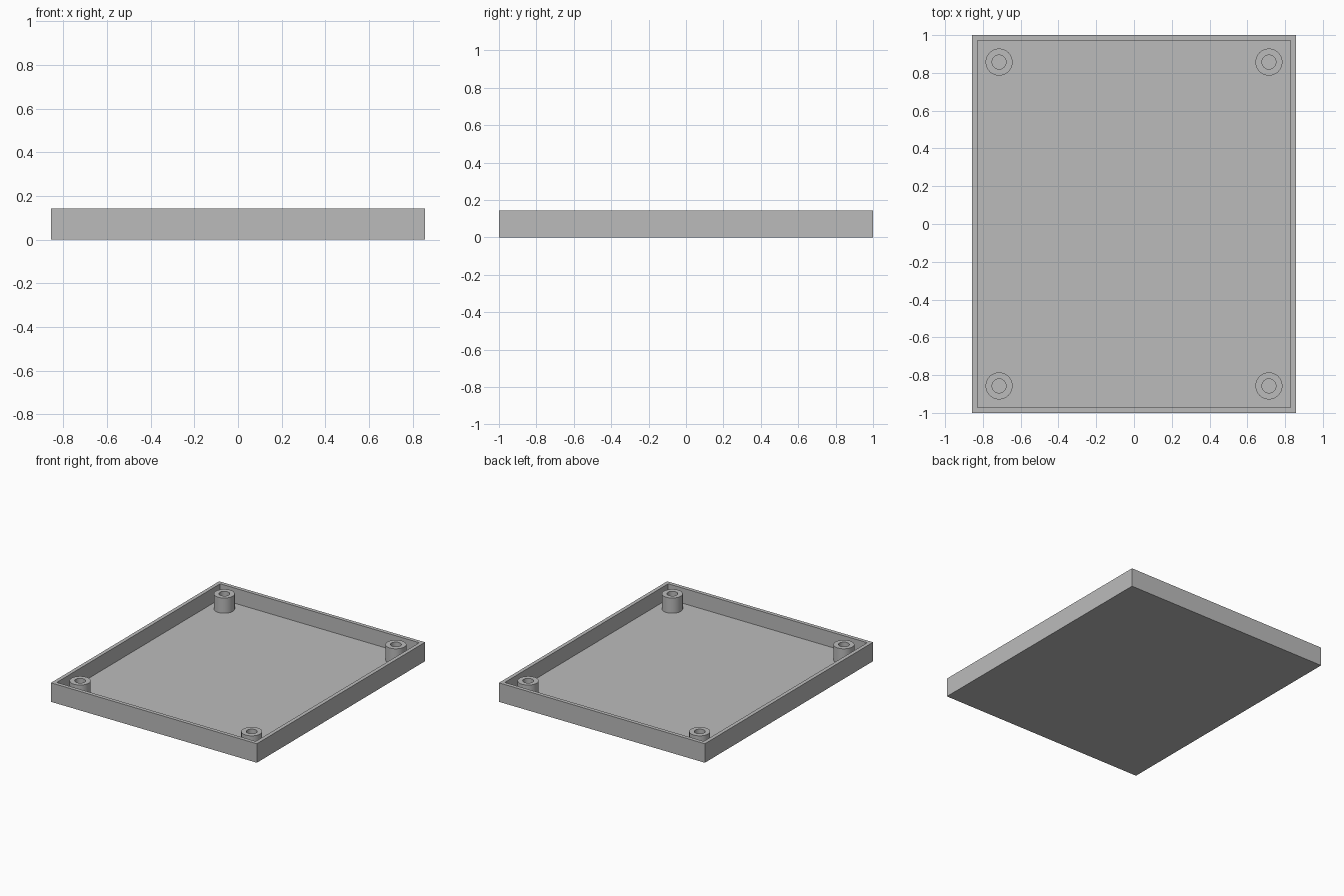
import bpy, bmesh
from math import radians
from mathutils import Matrix, Vector

if "Cube" in bpy.data.objects:
    bpy.data.objects.remove(bpy.data.objects["Cube"], do_unlink=True)

# Overall sizes
MM = 2 / 70
WIDTH, DEPTH, HEIGHT = 60 * MM, 70 * MM, 5 * MM
WALL = FLOOR = MM
POST_X, POST_Y = 25 * MM, 30 * MM
POST_R, HOLE_R = 2.5 * MM, 1.3 * MM

grey = bpy.data.materials.new("plain grey")
grey.use_nodes = True
grey.diffuse_color = (0.5, 0.5, 0.5, 1)
grey.node_tree.nodes["Principled BSDF"].inputs["Base Color"].default_value = grey.diffuse_color


def finish(bm, name):
    bmesh.ops.recalc_face_normals(bm, faces=bm.faces)
    mesh = bpy.data.meshes.new(name)
    bm.to_mesh(mesh)
    bm.free()
    mesh.materials.append(grey)
    obj = bpy.data.objects.new(name, mesh)
    bpy.context.collection.objects.link(obj)
    return obj


# Tray: a box whose top face is inset and pushed down to the floor
bm = bmesh.new()
bmesh.ops.create_cube(bm, size=1, matrix=Matrix.Translation((0, 0, HEIGHT / 2))
                      @ Matrix.Diagonal((WIDTH, DEPTH, HEIGHT, 1)))
top = max(bm.faces, key=lambda f: f.calc_center_median().z)
bmesh.ops.inset_region(bm, faces=[top], thickness=WALL, use_even_offset=True)
inner = bmesh.ops.extrude_discrete_faces(bm, faces=[top])["faces"][0]
bmesh.ops.translate(bm, verts=inner.verts, vec=(0, 0, FLOOR - HEIGHT))
finish(bm, "tray")


# Corner posts: hollow tubes standing on the floor, flush with the rim
def post(name, x, y):
    bm = bmesh.new()
    outline = [(HOLE_R, FLOOR), (HOLE_R, HEIGHT), (POST_R, HEIGHT), (POST_R, FLOOR)]
    verts = [bm.verts.new((r, 0, z)) for r, z in outline]
    edges = [bm.edges.new(pair) for pair in zip(verts, verts[1:])]
    bmesh.ops.spin(bm, geom=verts + edges, cent=(0, 0, 0), axis=(0, 0, 1),
                   angle=radians(360), steps=48, use_merge=True)
    bmesh.ops.remove_doubles(bm, verts=bm.verts, dist=0.0001)
    bmesh.ops.recalc_face_normals(bm, faces=bm.faces)
    # An open shell: make sure its top ring faces up
    ring = max(bm.faces, key=lambda f: f.calc_center_median().z)
    flip = ring.normal.z < 0
    obj = finish(bm, name)
    if flip:
        obj.data.flip_normals()
    obj.location = Vector((x, y, 0))
    bpy.ops.object.select_all(action="DESELECT")
    obj.select_set(True)
    bpy.context.view_layer.objects.active = obj
    bpy.ops.object.shade_smooth_by_angle(angle=radians(30))


for side, sx in (("left", 1), ("right", -1)):
    for end, sy in (("front", -1), ("back", 1)):
        post(f"{end}_{side}_post", sx * POST_X, sy * POST_Y)
